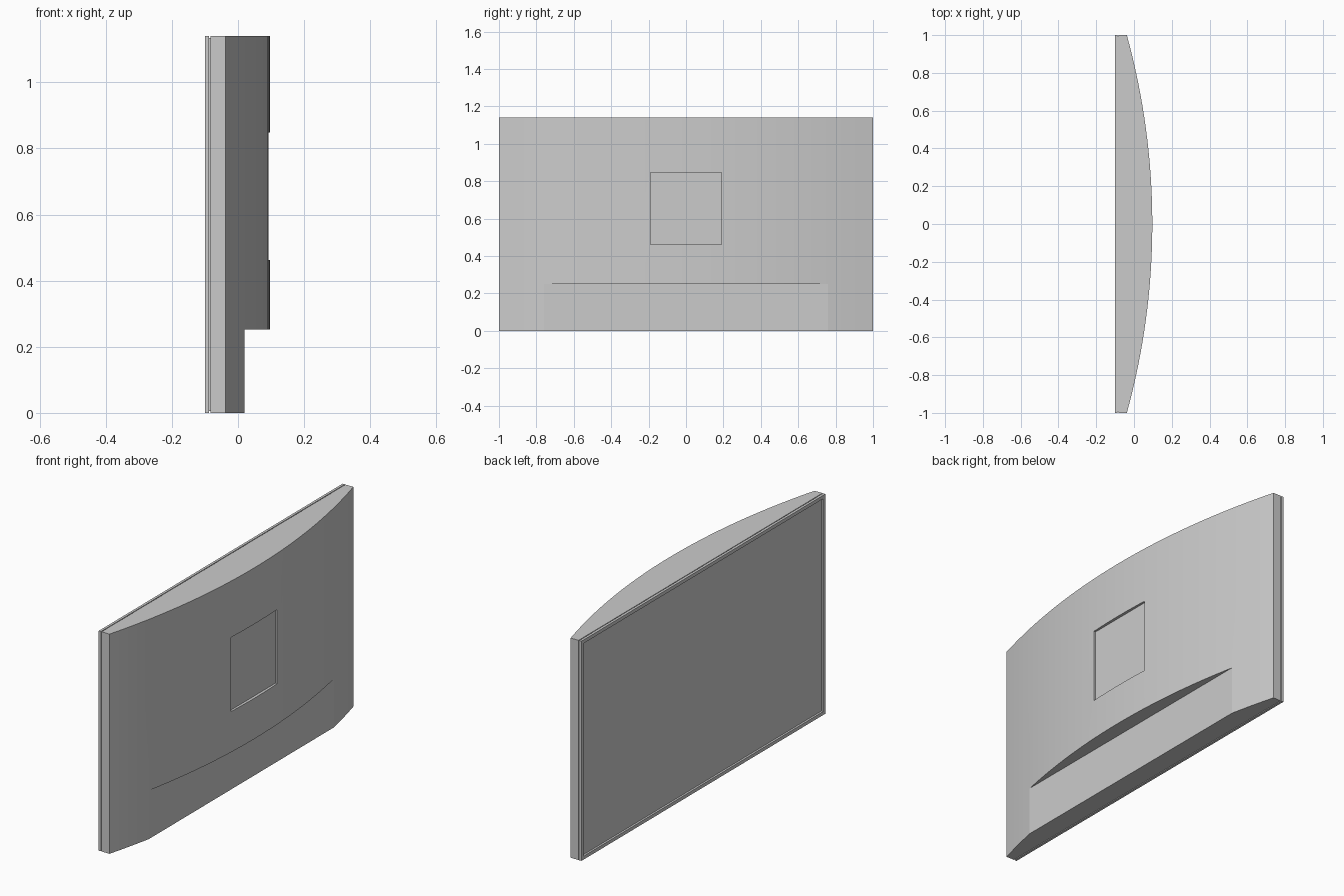
import bpy, bmesh, math

if "Cube" in bpy.data.objects:
    bpy.data.objects.remove(bpy.data.objects["Cube"])

H = 1.14             # overall height
BACK, EDGE = 0.097, -0.038   # arc peak and arc ends in x
SEGS = 32


def add_object(name, bm):
    bmesh.ops.recalc_face_normals(bm, faces=bm.faces)
    mesh = bpy.data.meshes.new(name)
    bm.to_mesh(mesh)
    bm.free()
    ob = bpy.data.objects.new(name, mesh)
    bpy.context.collection.objects.link(ob)
    return ob


def prism(name, outline, z0, z1):
    bm = bmesh.new()
    face = bm.faces.new([bm.verts.new((x, y, z0)) for x, y in outline])
    ext = bmesh.ops.extrude_face_region(bm, geom=[face])
    verts = [g for g in ext["geom"] if isinstance(g, bmesh.types.BMVert)]
    bmesh.ops.translate(bm, verts=verts, vec=(0, 0, z1 - z0))
    return add_object(name, bm)


def box(name, x0, x1, half_y, z0, z1):
    return prism(name, [(x0, -half_y), (x1, -half_y), (x1, half_y), (x0, half_y)], z0, z1)


def cut(ob, cutter):
    mod = ob.modifiers.new("cut", "BOOLEAN")
    mod.operation, mod.solver, mod.object = "DIFFERENCE", "EXACT", cutter
    bpy.context.view_layer.objects.active = ob
    bpy.ops.object.modifier_apply(modifier=mod.name)
    bpy.data.objects.remove(cutter, do_unlink=True)


# Curved rear housing: straight sides, then a shallow circular arc
sag = BACK - EDGE
radius = (1 + sag * sag) / (2 * sag)
half = math.asin(1 / radius)
arc = []
for i in range(SEGS + 1):
    a = -half + 2 * half * i / SEGS
    arc.append((BACK - radius + radius * math.cos(a), radius * math.sin(a)))
housing = prism("rear_housing", [(-0.083, 1), (-0.083, -1)] + arc, 0, H)

# Flat step along the bottom and square mount recess
cut(housing, box("step_cutter", 0.02, 0.3, 1.2, -0.1, 0.252))
cut(housing, box("mount_cutter", 0.082, 0.3, 0.19, 0.463, 0.848))

# Slim seam set in between housing and bezel
box("seam_core", -0.0875, -0.0825, 0.995, 0.005, H - 0.005)

# Bezel with the screen pocket sunk into its face
bezel = box("screen_bezel", -0.1, -0.087, 1, 0, H)
border = 0.018
cut(bezel, box("pocket_cutter", -0.2, -0.089, 1 - border, border, H - border))

# Screen panel lining the pocket
box("screen_panel", -0.0895, -0.088, 1 - border, border, H - border)

# Smooth the curved back only
bpy.ops.object.select_all(action="DESELECT")
housing.select_set(True)
bpy.context.view_layer.objects.active = housing
bpy.ops.object.shade_smooth_by_angle(angle=math.radians(5))
